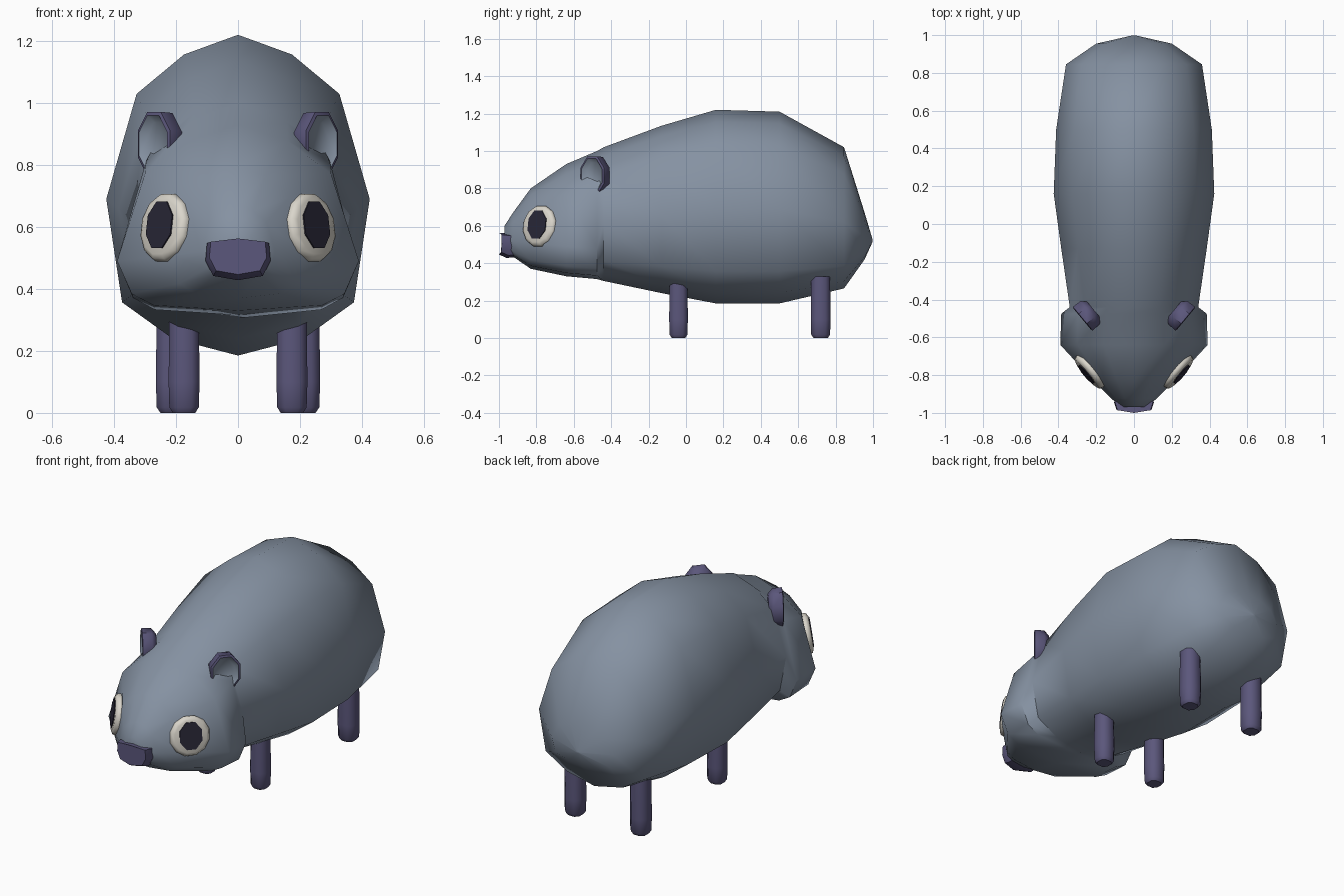
import bpy
from math import cos, sin, pi, radians
from mathutils import Vector

cube = bpy.data.objects.get("Cube")
if cube:
    bpy.data.objects.remove(cube)


def material(name, rgb):
    m = bpy.data.materials.new(name)
    m.use_nodes = True
    m.diffuse_color = (*rgb, 1)
    m.node_tree.nodes["Principled BSDF"].inputs["Base Color"].default_value = (*rgb, 1)
    return m


grey = material("blue grey fur", (0.235, 0.285, 0.36))
purple = material("dusky purple", (0.105, 0.095, 0.20))
cream = material("eye cream", (0.70, 0.67, 0.60))
dark = material("pupil dark", (0.022, 0.020, 0.038))


def loft(name, rings, mats, angle=50, mirror=False, last_mats=0):
    """Skin closed rings of points; the last bands and cap may use material 1."""
    n = len(rings[0])
    verts = [p for r in rings for p in r]
    faces = [list(range(n))[::-1]]
    for k in range(len(rings) - 1):
        for i in range(n):
            j = (i + 1) % n
            faces.append([k * n + i, k * n + j, (k + 1) * n + j, (k + 1) * n + i])
    faces.append(list(range(len(verts) - n, len(verts))))
    mesh = bpy.data.meshes.new(name)
    mesh.from_pydata(verts, [], faces)
    for m in mats:
        mesh.materials.append(m)
    first_special = len(faces) - last_mats * n - 1
    for f in mesh.polygons:
        if len(mats) > 1 and f.index >= first_special:
            f.material_index = 1
    ob = bpy.data.objects.new(name, mesh)
    bpy.context.collection.objects.link(ob)
    if mirror:
        ob.modifiers.new("mirror", "MIRROR")
    bpy.ops.object.select_all(action="DESELECT")
    ob.select_set(True)
    bpy.context.view_layer.objects.active = ob
    bpy.ops.object.shade_smooth_by_angle(angle=radians(angle))
    return ob


def body_ring(y, top, bottom, width, mid, jaw):
    """Twelve-sided section; jaw widens the underside."""
    up, down = top - mid, mid - bottom
    half = [(0, top), (0.41 * width, mid + 0.88 * up), (0.77 * width, mid + 0.64 * up),
            (width, mid), (0.88 * width, mid - 0.66 * down),
            (jaw * width, mid - 0.89 * down), (0, bottom)]
    pts = half + [(-x, z) for x, z in half[-2:0:-1]]
    return [(x, y, z) for x, z in pts]


# Body and head: y, top, bottom, half width, height of widest point, jaw
body = [(-0.97, 0.60, 0.47, 0.06, 0.53, 0.6),
        (-0.925, 0.67, 0.435, 0.12, 0.52, 0.6),
        (-0.83, 0.80, 0.37, 0.215, 0.51, 0.65),
        (-0.64, 0.93, 0.33, 0.39, 0.49, 0.7),
        (-0.475, 1.00, 0.315, 0.385, 0.48, 0.7),
        (-0.44, 1.02, 0.305, 0.34, 0.62, 0.5),
        (-0.13, 1.135, 0.24, 0.385, 0.66, 0.5),
        (0.16, 1.22, 0.185, 0.425, 0.69, 0.5),
        (0.50, 1.21, 0.185, 0.412, 0.69, 0.5),
        (0.845, 1.02, 0.265, 0.36, 0.62, 0.5),
        (0.955, 0.67, 0.42, 0.20, 0.54, 0.5),
        (0.998, 0.525, 0.515, 0.01, 0.52, 0.5)]
loft("body", [body_ring(*b) for b in body], [grey], angle=60)


def disc(name, centre, normal, rings, sides, mats, **kw):
    """Rings of (offset, half width, half height) stacked along a normal."""
    n = Vector(normal).normalized()
    u = Vector((0, 0, 1)).cross(n).normalized()
    v = n.cross(u)
    c = Vector(centre)
    turns = [2 * pi * (i + 0.5) / sides for i in range(sides)]
    return loft(name, [[c + n * d + u * a * cos(t) + v * b * sin(t) for t in turns]
                       for d, a, b in rings], mats, mirror=True, **kw)


# Eyes and pupils
gaze = (0.76, -0.64, 0.14)
disc("eyes", (0.235, -0.782, 0.598), gaze,
     [(-0.05, 0.10, 0.10), (0.0, 0.112, 0.114), (0.014, 0.106, 0.108), (0.022, 0.09, 0.092)],
     12, [cream])
disc("pupils", (0.249, -0.793, 0.606), gaze,
     [(0.0, 0.066, 0.082), (0.008, 0.066, 0.082)], 8, [dark], angle=20)

# Cupped ears with a grey hollow
disc("ears", (0.248, -0.482, 0.868), (0.77, -0.64, 0),
     [(-0.045, 0.06, 0.08), (-0.02, 0.086, 0.108), (0.03, 0.088, 0.112),
      (0.034, 0.076, 0.10), (0.012, 0.055, 0.075)],
     8, [purple, grey], last_mats=1)

# Nose: a wide wedge tapering to a blunt front
outline = [(0.1, 0.548), (0, 0.56), (-0.1, 0.548), (-0.105, 0.49),
           (-0.08, 0.442), (0, 0.428), (0.08, 0.442), (0.105, 0.49)]
nose = []
for y, s, lift in [(-0.90, 0.95, 0), (-0.945, 1, 0), (-0.985, 0.88, 0.012)]:
    nose.append([(x * s, y - 0.015 * (1 - abs(x) / 0.105), 0.495 + (z - 0.495) * s + lift * s)
                 for x, z in outline])
loft("nose", nose[::-1], [purple], angle=40)

# Legs: bevelled square posts
corners = [(1, 0.5), (0.5, 1), (-0.5, 1), (-1, 0.5),
           (-1, -0.5), (-0.5, -1), (0.5, -1), (1, -0.5)]
for name, cx, cy, r in [("front_legs", 0.174, -0.04, 0.05), ("hind_legs", 0.212, 0.72, 0.053)]:
    loft(name, [[(cx + x * r * s, cy + y * r * s, z) for x, y in corners]
                for z, s in [(0, 0.72), (0.018, 0.95), (0.10, 1), (0.33, 0.95)]],
         [purple], angle=50, mirror=True)

# Consistent outward normals
for ob in bpy.context.collection.objects:
    if ob.type == "MESH":
        bpy.ops.object.select_all(action="DESELECT")
        ob.select_set(True)
        bpy.context.view_layer.objects.active = ob
        bpy.ops.object.mode_set(mode="EDIT")
        bpy.ops.mesh.select_all(action="SELECT")
        bpy.ops.mesh.normals_make_consistent(inside=False)
        bpy.ops.object.mode_set(mode="OBJECT")
